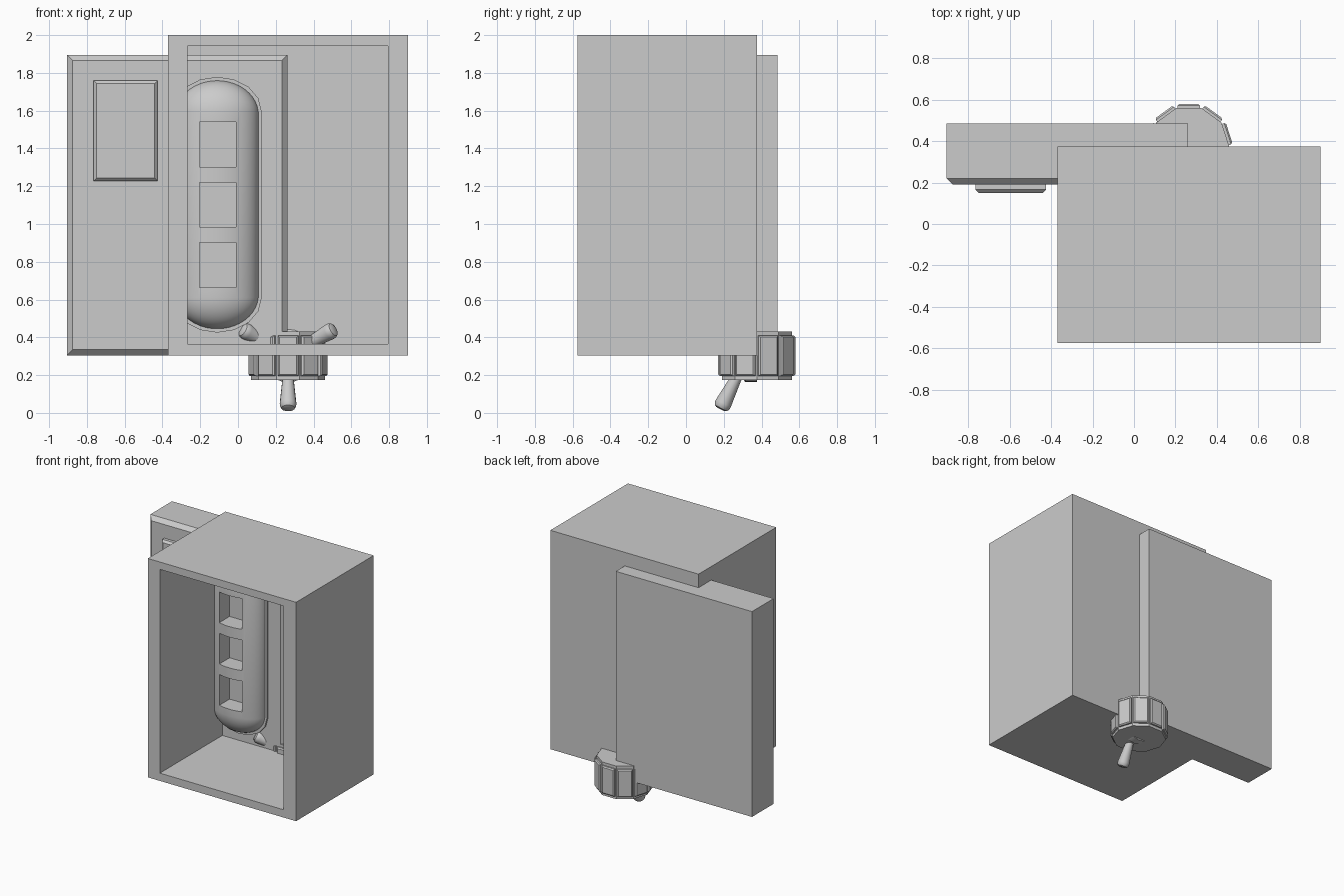
import bpy, bmesh, math
from mathutils import Matrix, Vector

if "Cube" in bpy.data.objects:
    bpy.data.objects.remove(bpy.data.objects["Cube"])


def finish(name, bm, smooth=False):
    bmesh.ops.recalc_face_normals(bm, faces=bm.faces[:])
    me = bpy.data.meshes.new(name)
    bm.to_mesh(me)
    bm.free()
    ob = bpy.data.objects.new(name, me)
    bpy.context.collection.objects.link(ob)
    if smooth:
        bpy.ops.object.select_all(action='DESELECT')
        ob.select_set(True)
        bpy.context.view_layer.objects.active = ob
        bpy.ops.object.shade_smooth_by_angle(angle=math.radians(35))
    return ob


def box(name, x, y, z, front_bevel=0.0):
    bm = bmesh.new()
    size = Vector((x[1] - x[0], y[1] - y[0], z[1] - z[0]))
    mid = Vector((x[0] + x[1], y[0] + y[1], z[0] + z[1])) / 2
    bmesh.ops.create_cube(bm, size=1, matrix=Matrix.Translation(mid) @ Matrix.Diagonal((*size, 1)))
    if front_bevel:
        edges = [e for e in bm.edges if all(abs(v.co.y - y[0]) < 1e-5 for v in e.verts)]
        bmesh.ops.bevel(bm, geom=edges, offset=front_bevel, segments=1, affect='EDGES', profile=0.5)
    return finish(name, bm)


def cut(ob, cutters):
    for c in cutters:
        m = ob.modifiers.new("cut", 'BOOLEAN')
        m.operation, m.solver, m.object = 'DIFFERENCE', 'EXACT', c
    bpy.ops.object.select_all(action='DESELECT')
    ob.select_set(True)
    bpy.context.view_layer.objects.active = ob
    for m in list(ob.modifiers):
        if m.type == 'BOOLEAN':
            bpy.ops.object.modifier_apply(modifier=m.name)


def lathe(name, profile, n, matrix, smooth=True):
    # profile of (radius, height) turned about local z
    bm = bmesh.new()
    rings = [[bm.verts.new((r * math.cos(2 * math.pi * i / n), r * math.sin(2 * math.pi * i / n), h))
              for i in range(n)] for r, h in profile]
    for a, b in zip(rings, rings[1:]):
        for i in range(n):
            bm.faces.new((a[i], a[(i + 1) % n], b[(i + 1) % n], b[i]))
    bm.faces.new(rings[0])
    bm.faces.new(rings[-1])
    bmesh.ops.transform(bm, matrix=matrix, verts=bm.verts[:])
    return finish(name, bm, smooth)


# hollow cabinet, open at the front
cabinet = box("cabinet", (-0.37, 0.90), (-0.575, 0.375), (0.305, 2.0))
cavity = box("cavity_cutter", (-0.267, 0.793), (-0.7, 0.315), (0.365, 1.943))
cut(cabinet, [cavity])

# door slab and its raised plate
box("door", (-0.905, 0.262), (0.19, 0.485), (0.305, 1.895), 0.03)
box("door_plate", (-0.765, -0.425), (0.15, 0.195), (1.227, 1.76), 0.016)

# domed lock housing: half of a stretched ellipsoid
HX, HZ, FACE = -0.11, 1.102, 0.19
bm = bmesh.new()
bmesh.ops.create_uvsphere(bm, u_segments=40, v_segments=21, radius=1)
for v in bm.verts:
    side = 1 if v.co.z > 0 else -1
    v.co = (HX + v.co.x * 0.22, FACE + v.co.y * 0.14, HZ + side * 0.478 + v.co.z * 0.18)
bmesh.ops.bisect_plane(bm, geom=bm.verts[:] + bm.edges[:] + bm.faces[:], dist=1e-5,
                       plane_co=(0, FACE, 0), plane_no=(0, 1, 0), clear_outer=True)
bmesh.ops.holes_fill(bm, edges=[e for e in bm.edges if e.is_boundary], sides=0)
housing = finish("lock_housing", bm, True)

# thin rim around the housing
bm = bmesh.new()
pts = []
for i in range(18):
    a = math.pi * (i % 9) / 8 + (math.pi if i >= 9 else 0)
    side = 1 if i < 9 else -1
    pts.append(bm.verts.new((HX + 0.235 * math.cos(a), FACE, HZ + side * 0.495 + 0.182 * math.sin(a))))
f = bm.faces.new(pts)
ext = bmesh.ops.extrude_face_region(bm, geom=[f])
for v in [g for g in ext["geom"] if isinstance(g, bmesh.types.BMVert)]:
    v.co.y -= 0.015
rim = finish("housing_rim", bm)

# three square windows through the housing
windows = [box("window_cutter", (-0.205, -0.01), (-0.1, 0.25), (z - 0.119, z + 0.119))
           for z in (1.422, 1.102, 0.782)]
for ob in (housing, rim):
    cut(ob, windows)
for c in windows + [cavity]:
    bpy.data.objects.remove(c)

# ten-sided dial drum
centre = Vector((0.265, 0.375, 0.3025))
lathe("dial_drum", [(0.195, -0.128), (0.195, 0.128)], 10, Matrix.Translation(centre), False)

# raised grip plates on each side of the drum
for i in range(10):
    p = box("dial_grip", (-0.054, 0.054), (-0.205, -0.18), (-0.106, 0.106), 0.008)
    p.data.transform(Matrix.Translation(centre) @ Matrix.Rotation(math.radians(36 * i), 4, 'Z'))

# handle hub facing forward
lathe("handle_hub", [(0.14, 0), (0.14, 0.06), (0.11, 0.085)], 24,
      Matrix.Translation(centre) @ Matrix.Rotation(math.pi / 2, 4, 'X'))

# three flared spokes leaning forward
for i in range(3):
    a = math.radians(-90 + 120 * i)
    lean = math.radians(27)
    d = Vector((math.cos(a) * math.cos(lean), -math.sin(lean), math.sin(a) * math.cos(lean)))
    m = Matrix.Translation((centre.x, 0.326, centre.z)) @ d.to_track_quat('Z', 'Y').to_matrix().to_4x4()
    lathe("handle_spoke", [(0.025, 0), (0.028, 0.12), (0.044, 0.282), (0.043, 0.298),
                           (0.036, 0.311), (0.024, 0.317)], 16, m)
